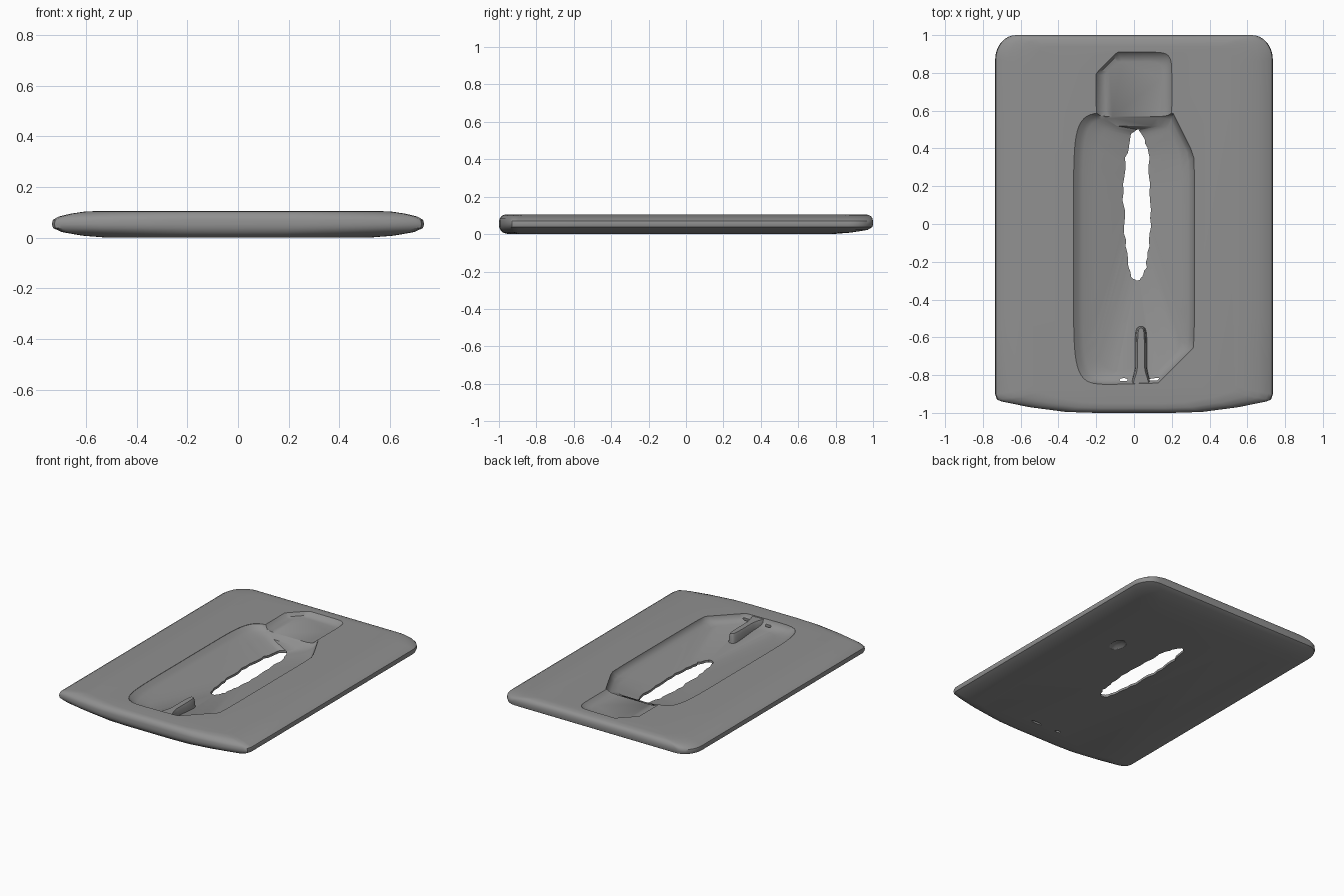
import bpy, bmesh, math, random

random.seed(4)
if "Cube" in bpy.data.objects:
    bpy.data.objects.remove(bpy.data.objects["Cube"], do_unlink=True)


def superellipse(cx, cy, hx, hy, power, count=64):
    """Closed outline that runs from lens-like to nearly rectangular."""
    pts = []
    for i in range(count):
        a = math.tau * (i + 0.5) / count
        c, s = math.cos(a), math.sin(a)
        pts.append((cx + math.copysign(hx * abs(c) ** (2 / power), c),
                    cy + math.copysign(hy * abs(s) ** (2 / power), s)))
    return pts


def loft(name, rings):
    """Solid from stacked (outline, z) rings, bottom first."""
    bm = bmesh.new()
    loops = [[bm.verts.new((x, y, z)) for x, y in pts] for pts, z in rings]
    for low, high in zip(loops, loops[1:]):
        for i in range(len(low)):
            j = (i + 1) % len(low)
            bm.faces.new((low[i], low[j], high[j], high[i]))
    bm.faces.new(loops[0][::-1])
    bm.faces.new(loops[-1])
    bmesh.ops.recalc_face_normals(bm, faces=bm.faces)
    mesh = bpy.data.meshes.new(name)
    bm.to_mesh(mesh)
    bm.free()
    obj = bpy.data.objects.new(name, mesh)
    bpy.context.collection.objects.link(obj)
    return obj


def combine(target, tool, operation):
    """Apply a boolean and remove its helper object."""
    tool.hide_render = True
    mod = target.modifiers.new("shape", "BOOLEAN")
    mod.operation, mod.solver, mod.object = operation, "EXACT", tool
    bpy.context.view_layer.objects.active = target
    bpy.ops.object.modifier_apply(modifier=mod.name)
    bpy.data.objects.remove(tool, do_unlink=True)


# Plate outline: rounded back corners, gently bowed front edge
half = [(0, -1), (0.2, -1), (0.36, -0.995), (0.55, -0.97), (0.7, -0.94),
        (0.725, -0.93), (0.735, -0.9), (0.735, -0.5), (0.735, 0), (0.735, 0.5)]
for k in range(9):
    a = math.pi / 2 * k / 8
    half.append((0.625 + 0.11 * math.cos(a), 0.87 + 0.13 * math.sin(a)))
half += [(0.3, 1), (0, 1)]
outline = half + [(-x, y) for x, y in half[-2:0:-1]]


def inset(side, front, back):
    return [(x * (1 - side / 0.735), y * (1 - (back if y > 0 else front)))
            for x, y in outline]


# Plate: thin rolled sides, blunt ends, underside lifting towards the back
edge_profile = [
    (0, 0.22, 0.05, 0.22), (0.008, 0.12, 0.02, 0.12),
    (0.022, 0.04, 0.008, 0.03), (0.038, 0.005, 0, 0.003),
    (0.053, 0, 0, 0), (0.07, 0.004, 0, 0),
    (0.083, 0.026, 0.004, 0.003), (0.095, 0.075, 0.012, 0.01),
    (0.103, 0.13, 0.025, 0.025), (0.106, 0.2, 0.05, 0.06)]
plate = loft("plate", [(inset(s, f, b), z) for z, s, f, b in edge_profile])


# Long recess with cut right corners and a softer left wall
def recess_ring(margin, power=7):
    pts = []
    for x, y in superellipse(0, -0.13, 0.32 - margin, 0.72 - margin, power):
        front_cut = max(0, x - y - 0.97 + margin) / 2
        back_cut = max(0, x + y / 2 - 0.5 + margin)
        soft = margin * 0.6 if x < -0.1 else 0
        pts.append((x - front_cut - back_cut + soft, y + front_cut))
    return pts


# Recess floor sinks into a ragged, thin-rimmed slot
slot = [(x + random.uniform(-0.008, 0.008), y)
        for x, y in superellipse(0.017, 0.1, 0.072, 0.4, 2.2)]
recess = loft("recess_cutter", [
    (slot, -0.05), (slot, 0.016), (recess_ring(0.07, 6), 0.058),
    (recess_ring(0.03), 0.07), (recess_ring(0.015), 0.083),
    (recess_ring(0), 0.104), (recess_ring(0), 0.15)])
combine(plate, recess, "DIFFERENCE")


# Pocket opening into the back of the recess, with one cut corner
def pocket_ring(margin):
    pts = []
    for x, y in superellipse(0, 0.71, 0.2 - margin, 0.2 - margin, 7):
        cut = max(0, y - x - 1.0 + margin) / 2
        pts.append((x + cut, y - cut))
    return pts


pocket = loft("pocket_cutter", [
    (pocket_ring(0.05), 0.078), (pocket_ring(0.02), 0.084),
    (pocket_ring(0), 0.106), (pocket_ring(0), 0.15)])
combine(plate, pocket, "DIFFERENCE")


# Narrow tongue reaching into the recess, flared where it meets the front
def tongue_ring(width):
    return [(x + math.copysign(0.35, x - 0.037) * max(0, -0.77 - y), y)
            for x, y in superellipse(0.037, -0.71, width, 0.15 + width / 2, 4, 40)]


tongue = loft("tongue_tool", [
    (tongue_ring(0.034), 0.03), (tongue_ring(0.027), 0.085),
    (tongue_ring(0.018), 0.101)])
combine(plate, tongue, "UNION")

# Two small holes either side of the tongue
for x, width in ((-0.055, 0.022), (0.12, 0.04)):
    ring = superellipse(x, -0.825, width, 0.009, 2, 16)
    combine(plate, loft("hole_cutter", [(ring, -0.05), (ring, 0.08)]), "DIFFERENCE")

# Shallow dimple on the underside
dimple = loft("dimple_cutter", [
    (superellipse(0.36, 0.27, 0.05, 0.07, 2, 20), -0.03),
    (superellipse(0.36, 0.27, 0.045, 0.065, 2, 20), 0.001),
    (superellipse(0.36, 0.27, 0.02, 0.035, 2, 20), 0.018)])
combine(plate, dimple, "DIFFERENCE")

# Dark grey finish
grey = (0.28, 0.28, 0.28, 1)
finish = bpy.data.materials.new("dark_grey")
finish.use_nodes = True
finish.diffuse_color = grey
finish.node_tree.nodes["Principled BSDF"].inputs["Base Color"].default_value = grey
plate.data.materials.clear()
plate.data.materials.append(finish)

bpy.ops.object.select_all(action="DESELECT")
plate.select_set(True)
bpy.context.view_layer.objects.active = plate
bpy.ops.object.shade_smooth_by_angle(angle=math.radians(40))
